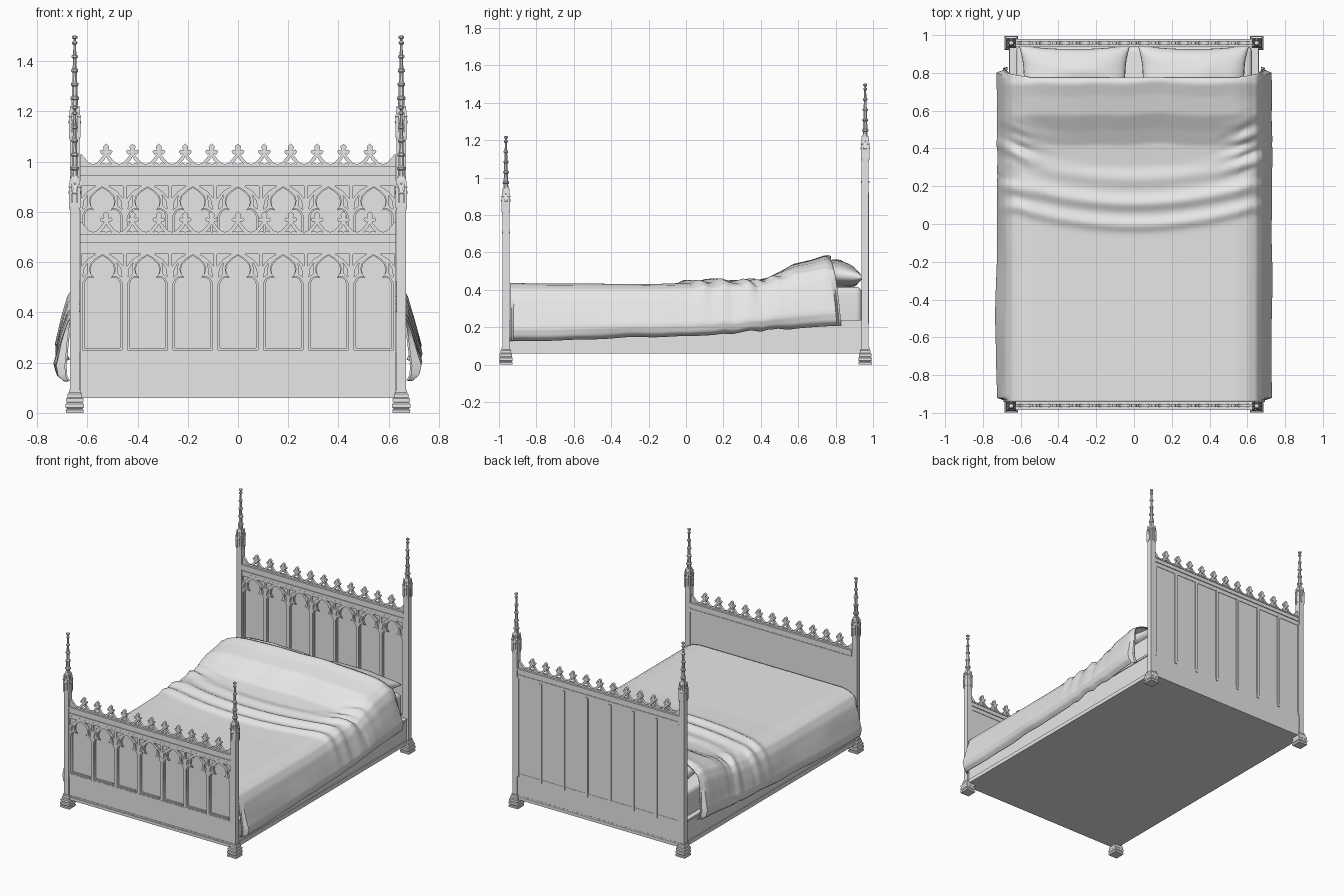
import bpy, bmesh, math
from mathutils import Matrix, Vector, noise

if "Cube" in bpy.data.objects:
    bpy.data.objects.remove(bpy.data.objects["Cube"])

grey = bpy.data.materials.new("plain_grey")
grey.use_nodes = True
grey.diffuse_color = (0.8, 0.8, 0.8, 1)
grey.node_tree.nodes["Principled BSDF"].inputs["Base Color"].default_value = grey.diffuse_color


def add(name, mesh, smooth=None):
    ob = bpy.data.objects.new(name, mesh)
    bpy.context.collection.objects.link(ob)
    mesh.materials.clear()
    mesh.materials.append(grey)
    if smooth:
        bpy.ops.object.select_all(action='DESELECT')
        ob.select_set(True)
        bpy.context.view_layer.objects.active = ob
        bpy.ops.object.shade_smooth_by_angle(angle=math.radians(smooth))
    return ob


def finish(name, bm, smooth=None):
    bmesh.ops.recalc_face_normals(bm, faces=bm.faces)
    mesh = bpy.data.meshes.new(name)
    bm.to_mesh(mesh)
    bm.free()
    return add(name, mesh, smooth)


def box(name, x, y, z, bevel=0):
    bm = bmesh.new()
    bmesh.ops.create_cube(bm, size=1)
    for v in bm.verts:
        v.co = [(a + b) / 2 + c * (b - a) for (a, b), c in zip((x, y, z), v.co)]
    if bevel:
        bmesh.ops.bevel(bm, geom=bm.edges[:], offset=bevel, segments=4, affect='EDGES', profile=0.5)
    return finish(name, bm, 40 if bevel else None)


def stack(name, x, y, profile, sides=4):
    """Turned or stepped column from (half width, height) pairs."""
    bm = bmesh.new()
    rings = []
    for r, z in profile:
        k = r / math.cos(math.pi / sides)
        rings.append([bm.verts.new((x + k * math.cos((i + .5) * math.tau / sides),
                                    y + k * math.sin((i + .5) * math.tau / sides), z)) for i in range(sides)])
    for a, b in zip(rings, rings[1:]):
        for i in range(sides):
            j = (i + 1) % sides
            bm.faces.new((a[i], a[j], b[j], b[i]))
    bm.faces.new(rings[0])
    bm.faces.new(rings[-1])
    return finish(name, bm)


def fretwork(name, outlines, y, thick):
    """Upright plate from closed outlines; inner outlines become holes."""
    cu = bpy.data.curves.new(name, 'CURVE')
    cu.dimensions, cu.fill_mode, cu.extrude = '2D', 'BOTH', thick / 2
    for pts in outlines:
        sp = cu.splines.new('POLY')
        sp.points.add(len(pts) - 1)
        for p, (px, pz) in zip(sp.points, pts):
            p.co = (px, pz, 0, 1)
        sp.use_cyclic_u = True
    tmp = bpy.data.objects.new(name + "_tmp", cu)
    bpy.context.collection.objects.link(tmp)
    dg = bpy.context.evaluated_depsgraph_get()
    mesh = bpy.data.meshes.new_from_object(tmp.evaluated_get(dg))
    bpy.data.objects.remove(tmp)
    mesh.transform(Matrix.Translation((0, y, 0)) @ Matrix.Rotation(math.pi / 2, 4, 'X'))
    return add(name, mesh)


W, PITCH = 0.63, 0.18
CENTRES = [(i - 3) * PITCH for i in range(7)]


def rect(x0, x1, z0, z1):
    return [(x0, z0), (x1, z0), (x1, z1), (x0, z1)]


# Arch shapes, measured from the panel centre and the panel top
HEAD = [(.068, -.105), (.052, -.096), (.035, -.1), (.047, -.084), (.051, -.066),
        (.045, -.045), (.026, -.026), (0, -.01)]
EYE = [(.062, -.087), (.078, -.1), (.073, -.066), (.058, -.042), (.062, -.064)]
SPANDREL = [(.083, -.056), (.083, -.007), (.026, -.007), (.058, -.027)]


def arcade(name, z0, top, y, thick, inset):
    outs = [rect(-W, W, z0 - .01, top + .01)]
    for c in CENTRES:
        w = .079 - inset
        k = 1 - inset * 8
        right = [(w, z0 + inset), (w, top - .125)] + [(px * k, top + pz - inset * .5) for px, pz in HEAD]
        outs.append([(c + px, pz) for px, pz in right] + [(c - px, pz) for px, pz in right[-2::-1]])
        if not inset:
            for s in (-1, 1):
                for shape in (EYE, SPANDREL):
                    outs.append([(c + s * px, top + pz) for px, pz in shape])
    fretwork(name, outs, y, thick)


# Pierced cresting with a row of finials
FINIAL = [(-.052, .012), (-.036, .018), (-.022, .034), (-.007, .053), (-.018, .051), (-.026, .062),
          (-.020, .070), (-.009, .067), (-.012, .083), (0, .094)]


def cresting(name, base, y):
    step = 0.105
    end = [(-W, base + .05), (-W + .008, base + .05), (-W + .022, base + .034), (-W + .036, base + .018)]
    outline = [(W, base), (-W, base)] + end
    holes = []
    for i in range(-5, 6):
        c = i * step
        full = FINIAL + [(-px, pz) for px, pz in FINIAL[-2:0:-1]]
        outline += [(c + px, base + pz) for px, pz in full]
        holes.append([(c + px, base + pz) for px, pz in
                      [(-.024, .012), (-.007, .017), (0, .011), (.007, .017), (.024, .012), (.008, .028), (0, .042), (-.008, .028)]])
    outline += [(W - .052, base + .012)] + [(-px, pz) for px, pz in end[::-1]]
    fretwork(name, [outline] + holes, y, .016)


# Foot end and head end boards
for part, y, top in (("footboard", -.962, .64), ("headboard", .958, .91)):
    s = 1 if y > 0 else -1
    box(part + "_panel", (-W, W), (y - .002, y + .013), (.08, top + .03))
    arcade(part + "_arcade_outer", .25, top, y - .0125, .008, 0)
    arcade(part + "_arcade_inner", .25, top, y - .005, .008, .008)
    box(part + "_lower_board", (-W, W), (y - .013, y + .015), (.09, .22))
    box(part + "_sill", (-W, W), (y - .018, y + .015), (.22, .243))
    box(part + "_base_moulding", (-W, W), (y - .02, y + .018), (.06, .08))
    box(part + "_base_bead", (-W, W), (y - .016, y + .016), (.08, .09))
    box(part + "_top_rail", (-W, W), (y - .016, y + .016), (top + .004, top + .028))
    box(part + "_rail_groove", (-W, W), (y - .011, y + .012), (top + .028, top + .036))
    box(part + "_cap_rail", (-W, W), (y - .018, y + .018), (top + .036, top + .062))
    box(part + "_cap_bead", (-W, W), (y - .022, y + .022), (top + .062, top + .072))
    cresting(part + "_cresting", top + .068, y)
# Ribs on the outside of the head end
for i in range(8):
    c = -W + i * PITCH
    box("headboard_back_rib", (max(c - .009, -W), min(c + .009, W)), (.965, .978), (.22, .92))

# Corner posts with pinnacles and spires
for x in (-.65, .65):
    for y, shift in ((-.963, 0), (.958, .28)):
        stack("foot_block", x, y, [(.035, 0), (.036, .012), (.031, .016), (.036, .022), (.036, .036), (.031, .041),
                                   (.034, .046), (.034, .058), (.028, .062), (.028, .075), (.023, .082), (.023, .092)])
        top = .83 + shift
        stack("post", x, y, [(.019, .06), (.019, top), (.016, top + .01), (.015, top + .1), (.009, top + .13)])
        # corner pinnacles and gablets on the four sides
        for dx, dy in ((1, 1), (1, -1), (-1, 1), (-1, -1)):
            stack("pinnacle", x + dx * .017, y + dy * .017,
                  [(.001, top - .03), (.006, top - .01), (.006, top + .065), (.008, top + .07), (.005, top + .075), (.001, top + .112)])
        for dx, dy in ((1, 0), (-1, 0), (0, 1), (0, -1)):
            stack("gablet", x + dx * .015, y + dy * .015,
                  [(.008, top - .005), (.008, top + .04), (.011, top + .045), (.002, top + .08), (.005, top + .086), (.001, top + .1)])
        # tapering spire with knops
        z, prof = top + .1, [(.015, top + .09)]
        for i in range(5):
            r = .0135 - i * .0018
            prof += [(r, z), (r - .001, z + .035), (r + .004, z + .04), (r + .004, z + .047), (r - .002, z + .052)]
            z += .055
        prof += [(.005, top + .378), (.011, top + .382), (.011, top + .39), (.003, top + .393)]
        stack("spire", x, y, prof, 8)

# Side rails and underside
for s in (-1, 1):
    def sx(a, b):
        return tuple(sorted((s * a, s * b)))
    box("side_rail", sx(.625, .655), (-.95, .95), (.085, .225))
    box("side_rail_base", sx(.62, .662), (-.95, .95), (.06, .088))
    box("side_rail_cap", sx(.62, .66), (-.95, .95), (.225, .24))
box("bed_base", (-.64, .64), (-.96, .96), (.06, .1))
box("mattress", (-.625, .625), (-.94, .94), (.1, .415), .03)


# Pillows
def pillow(cx):
    bm = bmesh.new()
    n = 22
    for side in (-1, 1):
        grid = []
        for i in range(n + 1):
            row = []
            for j in range(n + 1):
                u, v = math.sin((i / n - .5) * math.pi), math.sin((j / n - .5) * math.pi)
                h = ((1 - u * u) * (1 - v * v)) ** .4
                wob = .012 * noise.noise(Vector((u * 2 + cx * 9, v * 2, side))) * h
                row.append(bm.verts.new((cx + .295 * u * (1 - .09 * (1 - v * v)),
                                         .785 + .16 * v * (1 - .12 * (1 - u * u)),
                                         .485 - .02 * v + side * .075 * h + wob)))
            grid.append(row)
        for i in range(n):
            for j in range(n):
                bm.faces.new((grid[i][j], grid[i + 1][j], grid[i + 1][j + 1], grid[i][j + 1]))
    bmesh.ops.remove_doubles(bm, verts=bm.verts, dist=.0005)
    finish("pillow", bm, 60)


for cx in (-.315, .315):
    pillow(cx)

# Blanket: a cross-section swept along the bed, with folds near the head
SECTION = [(0, 0), (.2, 0), (.4, 0), (.55, 0), (.605, .03), (.645, .1), (.675, .25),
           (.70, .5), (.725, .8), (.715, .93), (.69, 1)]
RIDGE = [(-1, .432), (-.2, .427), (.3, .437), (.42, .452), (.5, .49), (.58, .535), (.68, .558), (.75, .582), (.79, .565), (.9, .54)]


def ramp(table, t):
    for (a, p), (b, q) in zip(table, table[1:]):
        if t <= b:
            return p + (q - p) * (t - a) / (b - a)
    return table[-1][1]


def blanket_point(x, f, s, t):
    y = -.942 + t * (.775 + .942) + .055 * f ** .5 * max(0, t - .7) / .3
    x0 = min(x, .62)
    bow = y - .09 * (x0 / .6) ** 2
    top = ramp(RIDGE, y - .03 * noise.noise(Vector((x0 * s * 4, 0, 3))))
    top -= max(0, top - .44) * .25 * (x0 / .62) ** 4
    # curved cross folds
    for c, h, w in ((-.005, .018, .03), (.11, .022, .035), (.24, .012, .04)):
        top += h * math.exp(-((bow - c) / w) ** 2)
    # gathered creases toward both sides
    gather = math.exp(-((y - .36) / .16) ** 2) * math.exp(-((x - .6) / .12) ** 2)
    crease = noise.noise(Vector((x * s * 5, y * 20 - x * 8, s)))
    hem = .125 + .03 * min(1, (y + .94) / .9) + .055 * max(0, y) / .8
    hem += .008 * noise.noise(Vector((s, y * 5, 0))) * f
    z = top + (hem - top) * f + .03 * crease * gather
    out = x + f * (.012 * noise.noise(Vector((s * 3, y * 3, f * 2))) + .02 * crease * gather)
    end = min(t, 1 - t)
    if end < .012 and out > .66:
        out = .66 + (out - .66) * .45
    return (s * out, y, z)


half = []
for (a, p), (b, q) in zip(SECTION, SECTION[1:]):
    half += [(a + (b - a) * k / 4, p + (q - p) * k / 4) for k in range(4)]
half.append(SECTION[-1])
profile = [(x, f, -1) for x, f in half[:0:-1]] + [(x, f, 1) for x, f in half]
bm = bmesh.new()
rows = [[bm.verts.new(blanket_point(x, f, s, i / 150)) for x, f, s in profile] for i in range(151)]
for a, b in zip(rows, rows[1:]):
    for i in range(len(profile) - 1):
        bm.faces.new((a[i], a[i + 1], b[i + 1], b[i]))
blanket = finish("blanket", bm, 50)
solid = blanket.modifiers.new("thickness", 'SOLIDIFY')
solid.thickness, solid.offset = .008, 0
